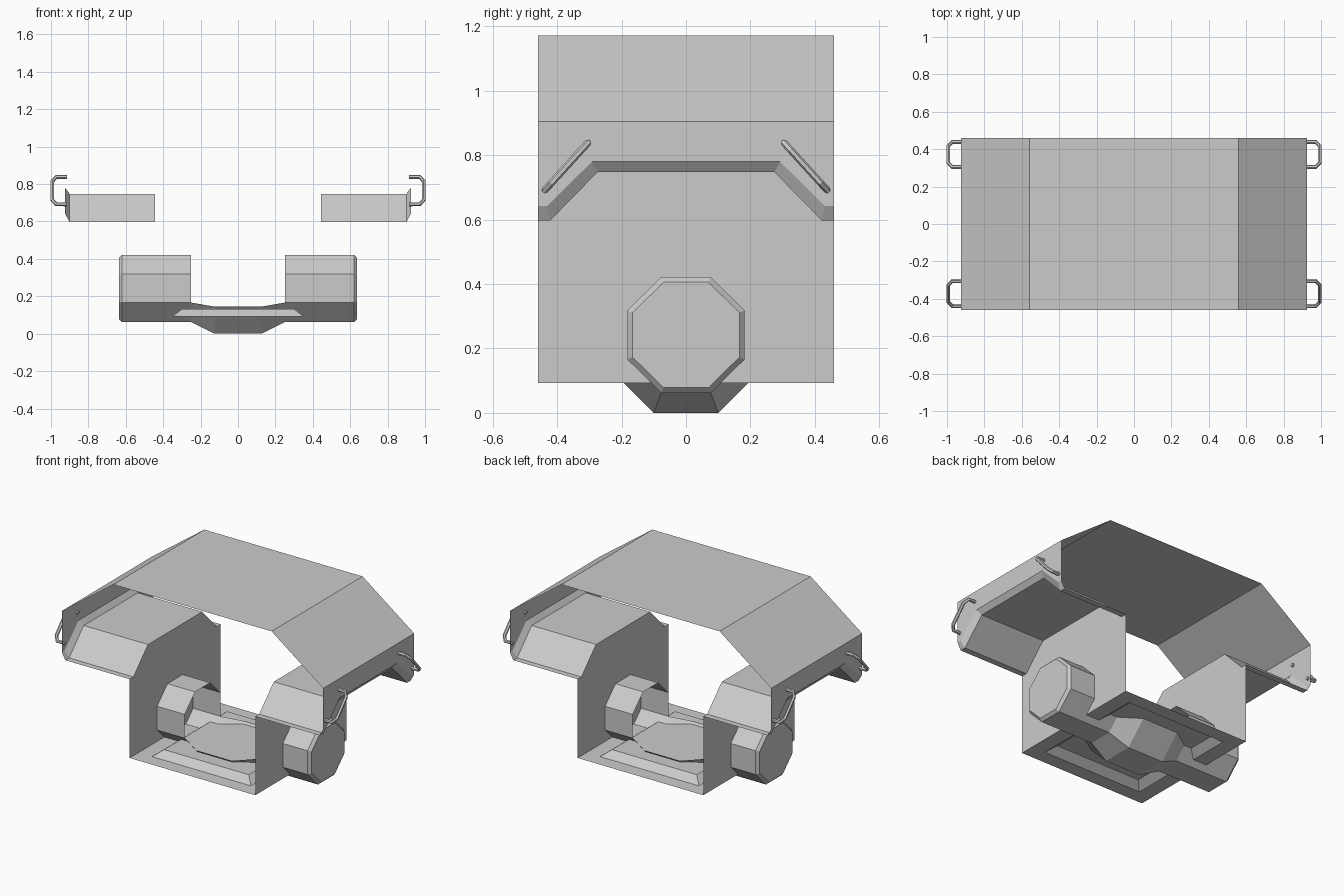
import bpy, bmesh, math
from mathutils import Vector

if "Cube" in bpy.data.objects:
    bpy.data.objects.remove(bpy.data.objects["Cube"])


def loft(name, sections, closed=False, caps=()):
    """Skin quads between equal-length rows of points; caps = section indices to fill."""
    bm = bmesh.new()
    rows = [[bm.verts.new(p) for p in s] for s in sections]
    n = len(rows[0])
    for a, b in zip(rows, rows[1:]):
        for i in range(n if closed else n - 1):
            j = (i + 1) % n
            bm.faces.new((a[i], a[j], b[j], b[i]))
    for c in caps:
        bm.faces.new(rows[c])
    bmesh.ops.recalc_face_normals(bm, faces=bm.faces)
    me = bpy.data.meshes.new(name)
    bm.to_mesh(me)
    bm.free()
    ob = bpy.data.objects.new(name, me)
    bpy.context.collection.objects.link(ob)
    return ob


L = 0.46          # half length of the body
WALL = 0.445      # inner wall position
SIDE = 0.925      # outer side position

# roof: flat top with sloped shoulders
roof = [(-SIDE, 0.905), (-0.56, 1.172), (0.56, 1.172), (SIDE, 0.905)]
loft("roof", [[(x, y, z) for x, z in roof] for y in (-L, L)])

# wheel arch stations: outer (y, z) and inner lip (y, z)
half = [(-L, 0.642, -L, 0.597), (-0.432, 0.642, -0.422, 0.597),
        (-0.292, 0.78, -0.274, 0.748)]
stations = half + [(-a, b, -c, d) for a, b, c, d in reversed(half)]

for s, tag in ((-1, "left"), (1, "right")):
    # side skirt above the arch
    loft("side_panel_" + tag,
         [[(s * SIDE, yo, 0.905), (s * SIDE, yo, zo)] for yo, zo, yi, zi in stations])
    # folded lip and arch surface
    loft("wheel_arch_" + tag,
         [[(s * SIDE, yo, zo), (s * 0.90, yi, zi), (s * WALL, yi, zi)]
          for yo, zo, yi, zi in stations])
    # inner wall
    loft("inner_wall_" + tag,
         [[(s * WALL, yi, zi), (s * WALL, yi, 0.093)] for yo, zo, yi, zi in stations])


# floor: flat border with a raised centre panel
def rect(x, y, z):
    return [(-x, -y, z), (x, -y, z), (x, y, z), (-x, y, z)]


loft("floor", [rect(WALL, L, 0.093), rect(0.35, 0.37, 0.093), rect(0.30, 0.32, 0.132)],
     closed=True, caps=(2,))

# axle drums: open octagonal tubes with bevelled, capped outer ends
CZ = 0.242
octagon = [(-0.077, -0.18), (0.077, -0.18), (0.182, -0.076), (0.182, 0.076),
           (0.077, 0.18), (-0.077, 0.18), (-0.182, 0.076), (-0.182, -0.076)]


def drum_ring(x, k):
    return [(x, y * k, CZ + z * k) for y, z in octagon]


for s, tag in ((-1, "left"), (1, "right")):
    loft("axle_drum_" + tag,
         [drum_ring(s * 0.25, 1), drum_ring(s * 0.62, 1), drum_ring(s * 0.637, 0.91)],
         closed=True, caps=(2,))


# differential housing: open bowl joining the lower drum faces
def bowl(x, top_y, top_z, low_y, low_z):
    return [(x, -top_y, top_z), (x, -low_y, low_z), (x, low_y, low_z), (x, top_y, top_z)]


end, mid = (0.182, 0.166, 0.077, 0.062), (0.245, 0.145, 0.10, 0.0)
loft("differential_housing",
     [bowl(-0.25, *end), bowl(-0.125, *mid), bowl(0.125, *mid), bowl(0.25, *end)])

# handles: bent bars following the slope of each arch corner
upper, lower = Vector((0, 0.305, 0.838)), Vector((0, 0.438, 0.692))
path = [(0.915, 0.0), (0.972, 0.0), (0.992, 0.15), (0.992, 0.85), (0.972, 1.0), (0.915, 1.0)]
R = 0.011
for sx, tx in ((-1, "left"), (1, "right")):
    for sy, ty in ((-1, "front"), (1, "rear")):
        pts = [upper.lerp(lower, t) + Vector((x, 0, 0)) for x, t in path]
        along = (lower - upper).normalized()
        side = along.cross(Vector((1, 0, 0)))
        rings = []
        for i, p in enumerate(pts):
            d = (pts[min(i + 1, len(pts) - 1)] - pts[max(i - 1, 0)]).normalized()
            n = d.cross(side)
            ring = [p + (side * math.cos(a) + n * math.sin(a)) * R
                    for a in (math.tau * k / 6 for k in range(6))]
            rings.append([(sx * v.x, sy * v.y, v.z) for v in ring])
        loft(f"handle_{ty}_{tx}", rings, closed=True, caps=(0, len(rings) - 1))
